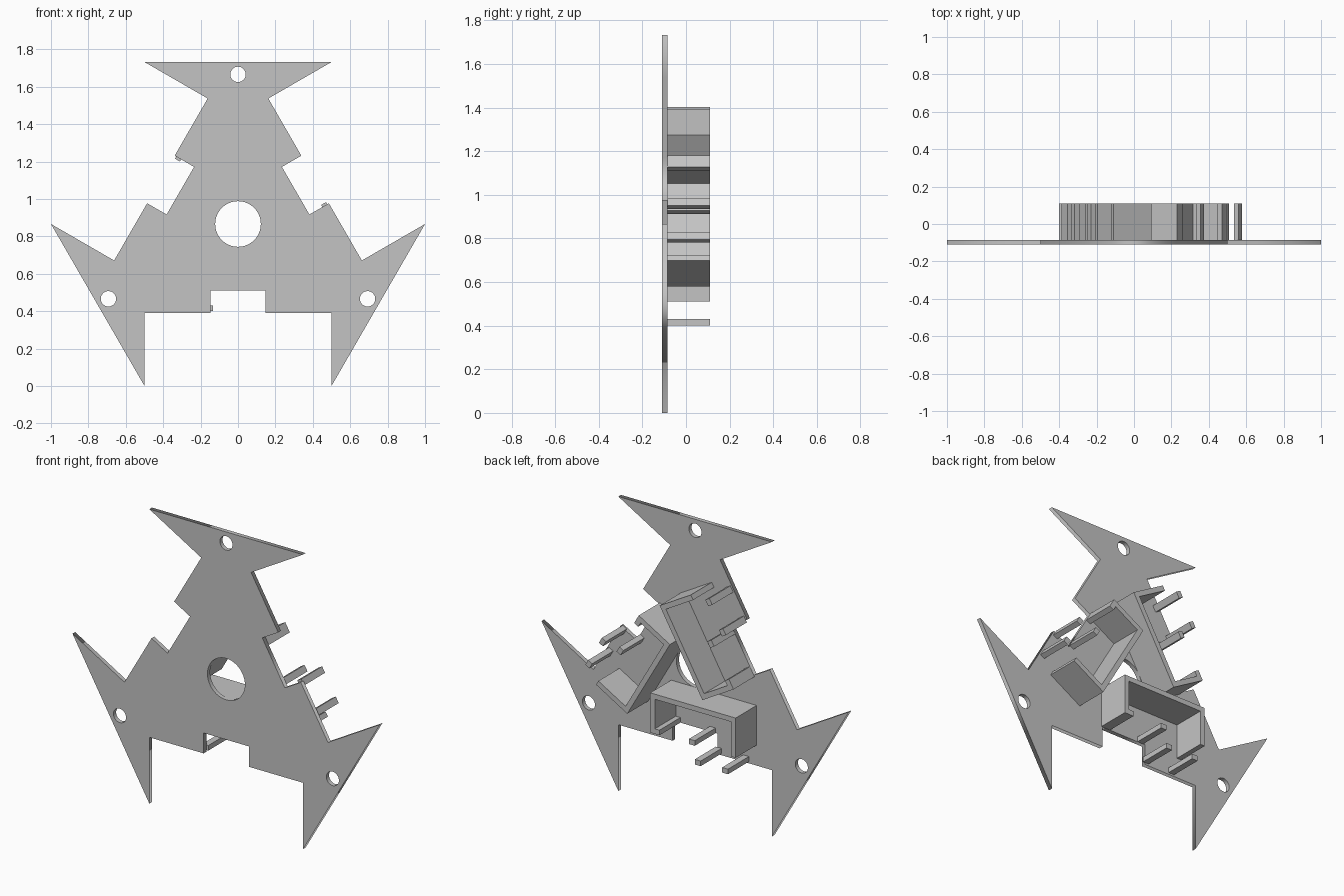
import bpy, bmesh
from math import sin, cos, pi
from mathutils import Matrix, Vector

if "Cube" in bpy.data.objects:
    bpy.data.objects.remove(bpy.data.objects["Cube"])

grey = bpy.data.materials.new("plain_grey")
grey.use_nodes = True
grey.diffuse_color = (0.55, 0.55, 0.55, 1)
grey.node_tree.nodes["Principled BSDF"].inputs["Base Color"].default_value = grey.diffuse_color

MID = 0.866                        # height of the centre of the three-way symmetry
FRONT, BACK, REAR = -0.11, -0.085, 0.11
TURNS = [k * 2 * pi / 3 for k in range(3)]


def turned(x, z, a):
    return x * cos(a) - z * sin(a), x * sin(a) + z * cos(a)


def circle(cx, cz, r, n=48):
    return [(cx + r * cos(2 * pi * i / n), cz + r * sin(2 * pi * i / n)) for i in range(n)]


# Backing plate: one side of the outline repeated three times, with round holes
side = [(-0.5, -MID), (-0.5, -0.476), (-0.147, -0.476), (-0.147, -0.356),
        (0.147, -0.356), (0.147, -0.476), (0.5, -0.476), (0.5, -MID)]
loops = [[turned(x, z, a) for a in TURNS for x, z in side], circle(0, 0, 0.122)]
loops += [circle(*turned(0, 0.8, a), 0.041) for a in TURNS]

curve = bpy.data.curves.new("star_plate", 'CURVE')
curve.dimensions = '2D'
curve.fill_mode = 'BOTH'
curve.extrude = (BACK - FRONT) / 2
for loop in loops:
    s = curve.splines.new('POLY')
    s.points.add(len(loop) - 1)
    for p, (x, z) in zip(s.points, loop):
        p.co = (x, z, 0, 1)
    s.use_cyclic_u = True
curve.materials.append(grey)
plate = bpy.data.objects.new("star_plate", curve)
plate.location = (0, (FRONT + BACK) / 2, MID)
plate.rotation_euler.x = pi / 2
bpy.context.collection.objects.link(plate)
bpy.ops.object.select_all(action='DESELECT')
bpy.context.view_layer.objects.active = plate
plate.select_set(True)
bpy.ops.object.convert(target='MESH')


def add_part(name, boxes, angle):
    """Boxes (x0, x1, z0, z1) standing on the back of the plate, turned about the centre."""
    bm = bmesh.new()
    for x0, x1, z0, z1 in boxes:
        centre = Vector(((x0 + x1) / 2, (BACK + REAR) / 2, (z0 + z1) / 2))
        size = Matrix.Diagonal((x1 - x0, REAR - BACK, z1 - z0, 1))
        bmesh.ops.create_cube(bm, size=1, matrix=Matrix.Translation(centre) @ size)
    mesh = bpy.data.meshes.new(name)
    bm.to_mesh(mesh)
    bm.free()
    mesh.materials.append(grey)
    ob = bpy.data.objects.new(name, mesh)
    ob.location.z = MID
    ob.rotation_euler.y = -angle
    bpy.context.collection.objects.link(ob)


# Open bracket: a shelf with a wall at each end
L, R, LOW, TOP, T = -0.4, 0.156, -0.356, -0.122, 0.03
bracket = [(L, R, TOP - T, TOP), (L, L + T, LOW, TOP - T), (R - T, R, LOW, TOP - T)]
# Two inner and two outer pins
pins = [(x, x + 0.038, z, z + 0.03) for x, z in
        ((0.096, LOW), (-0.134, LOW), (-0.172, -0.466), (-0.35, -0.466))]

for name, a in zip(("lower", "upper_left", "upper_right"), TURNS):
    add_part(name + "_bracket", bracket, a)
    add_part(name + "_pins", pins, a)
